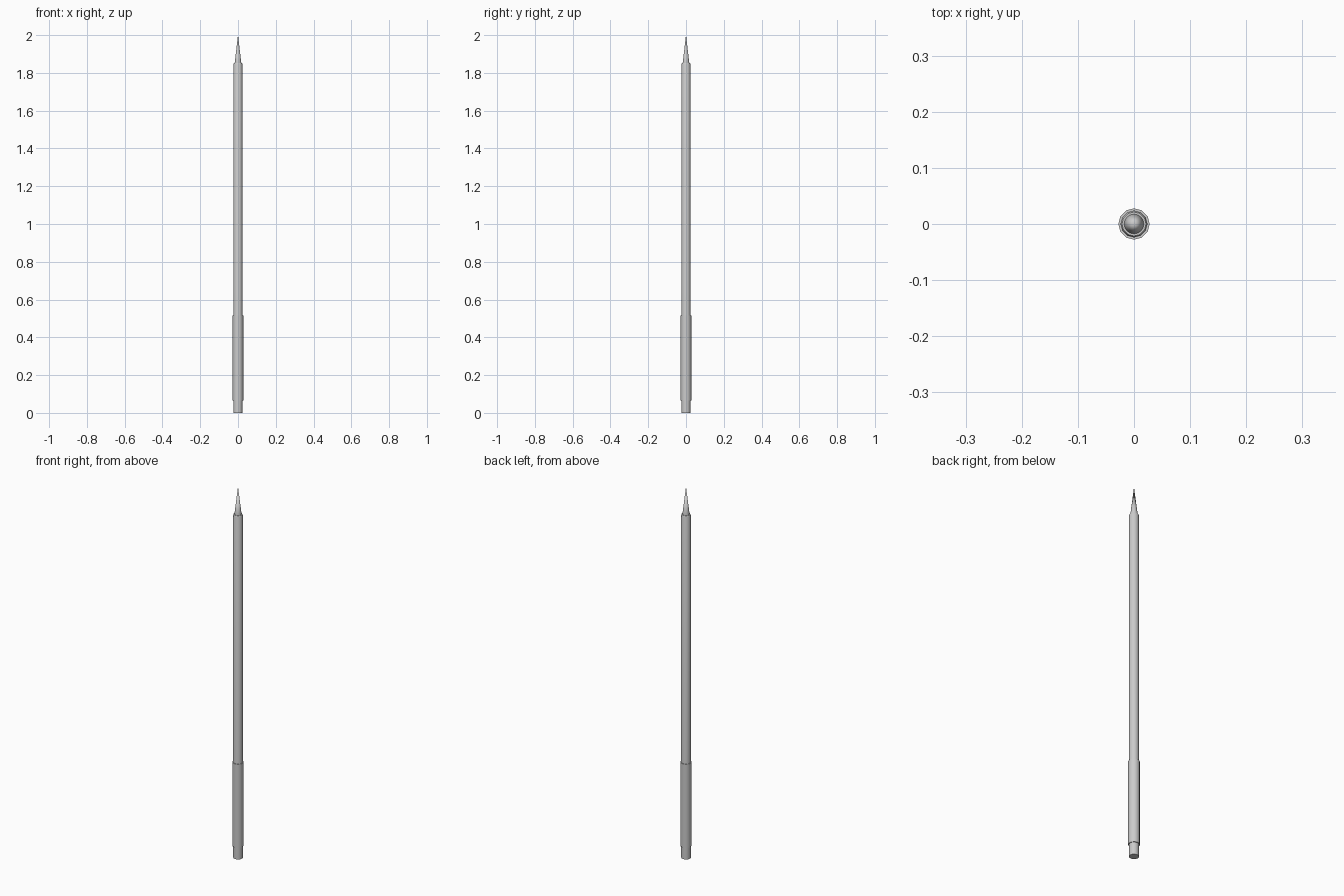
import bpy, bmesh, math

if "Cube" in bpy.data.objects:
    bpy.data.objects.remove(bpy.data.objects["Cube"])


def lathe(name, profile, sides):
    """Closed solid turned around z from (radius, height) points."""
    bm = bmesh.new()
    rings = []
    for r, z in profile:
        if r == 0:
            rings.append([bm.verts.new((0, 0, z))])
        else:
            rings.append([bm.verts.new((r * math.cos(2 * math.pi * i / sides),
                                        r * math.sin(2 * math.pi * i / sides), z))
                          for i in range(sides)])
    for a, b in zip(rings, rings[1:]):
        for i in range(sides):
            j = (i + 1) % sides
            if len(b) == 1:
                bm.faces.new((a[i], a[j], b[0]))
            else:
                bm.faces.new((a[i], a[j], b[j], b[i]))
    bm.faces.new(rings[0][::-1])
    if len(rings[-1]) > 1:
        bm.faces.new(rings[-1])
    mesh = bpy.data.meshes.new(name)
    bm.to_mesh(mesh)
    bm.free()
    obj = bpy.data.objects.new(name, mesh)
    bpy.context.collection.objects.link(obj)
    bpy.context.view_layer.objects.active = obj
    obj.select_set(True)
    bpy.ops.object.shade_smooth_by_angle(angle=math.radians(35))
    obj.select_set(False)
    return obj


# Long pole with a slightly chamfered upper rim
lathe("shaft", [(0.024, 0), (0.024, 1.845), (0.0215, 1.852)], 12)

# Thicker sleeve near the butt
lathe("grip", [(0.028, 0.065), (0.028, 0.515)], 12)

# Slender pointed head
lathe("spear_tip", [(0.0175, 1.84), (0.0175, 1.852), (0, 2.0)], 24)
